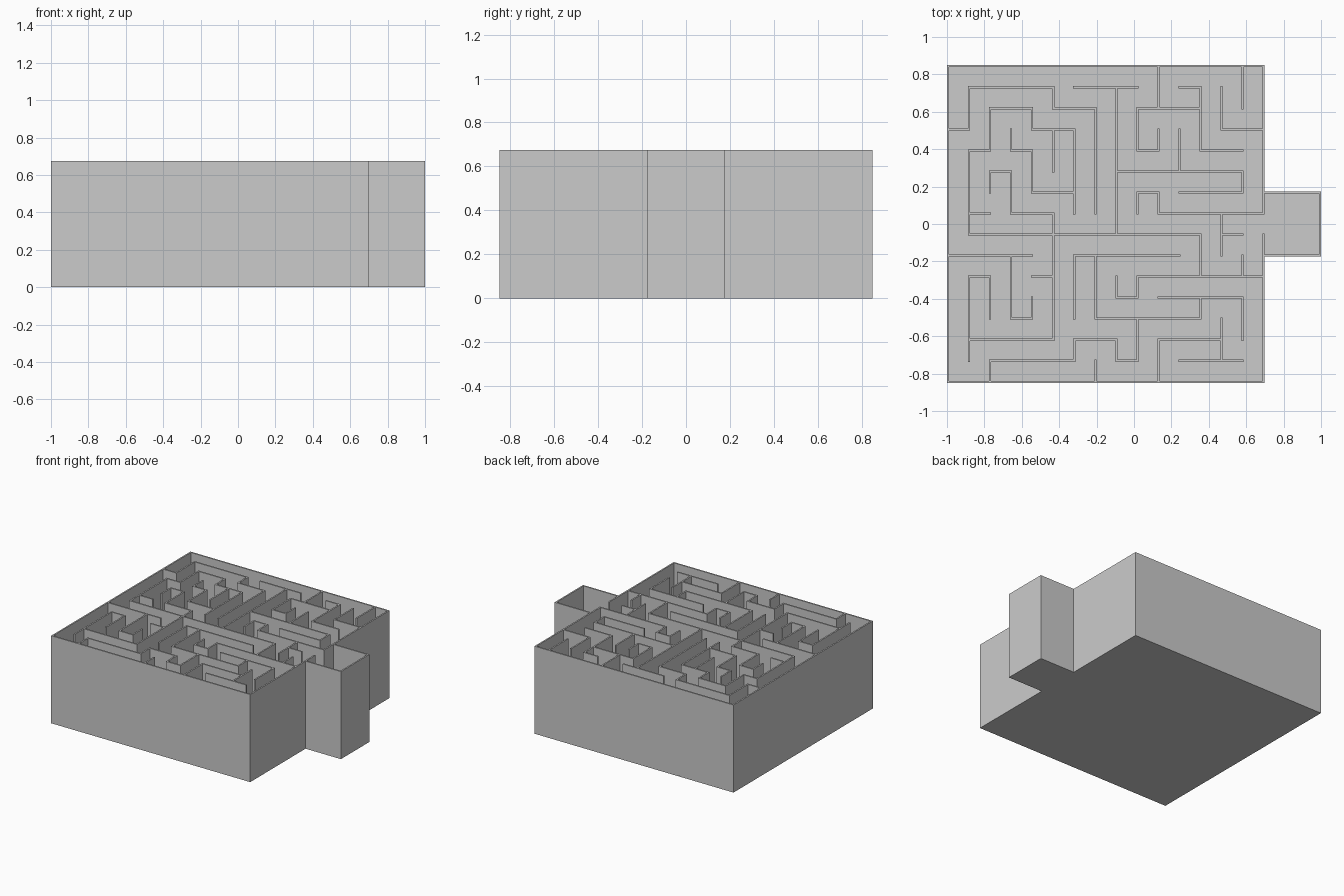
import bpy, bmesh
from mathutils import Vector

if "Cube" in bpy.data.objects:
    bpy.data.objects.remove(bpy.data.objects["Cube"])

N = 15                # maze cells per side
P = 0.1125            # cell pitch
T = 0.01125           # wall thickness
H = 0.675             # total height
F = 0.006             # floor thickness
HALF = (N * P + T) / 2
X0, X1 = -1.0, -1.0 + 2 * HALF

# wall runs: grid line -> (start, end) nodes; rows count from the back, columns from the left
rows = {
    0: [(0, 15)], 1: [(1, 5), (6, 9), (11, 12)], 2: [(2, 4), (5, 7), (9, 12)],
    3: [(0, 1), (4, 6), (13, 15)], 4: [(1, 2), (3, 4), (9, 10), (12, 14)],
    5: [(2, 3), (8, 14)], 6: [(4, 6), (9, 10), (11, 14)],
    7: [(1, 2), (3, 5), (10, 15)], 8: [(1, 12), (13, 14)], 9: [(0, 4), (6, 11)],
    10: [(1, 2), (4, 5), (9, 15)], 11: [(8, 9), (10, 14)], 12: [(3, 4), (7, 12)],
    13: [(1, 5), (6, 8), (10, 13)], 14: [(2, 6), (8, 9), (11, 14)], 15: [(0, 15)],
}
cols = {
    0: [(0, 15)], 1: [(1, 3), (4, 8), (10, 14)],
    2: [(2, 4), (5, 6), (10, 12), (14, 15)], 3: [(3, 4), (5, 7), (9, 12)],
    4: [(2, 3), (4, 6), (11, 12)], 5: [(1, 2), (3, 5), (7, 13)],
    6: [(3, 7), (9, 12), (13, 14)], 7: [(2, 7), (9, 12), (14, 15)],
    8: [(1, 8), (10, 11), (13, 14)], 9: [(2, 4), (6, 7), (10, 11), (12, 14)],
    10: [(0, 2), (3, 4), (6, 7), (13, 15)], 11: [(3, 5)],
    12: [(1, 4), (8, 10), (11, 12)], 13: [(1, 3), (7, 9), (12, 14)],
    14: [(0, 2), (5, 6), (9, 10), (11, 13)], 15: [(0, 7), (8, 15)],
}


def finish(name, bm):
    bmesh.ops.recalc_face_normals(bm, faces=bm.faces[:])
    mesh = bpy.data.meshes.new(name)
    bm.to_mesh(mesh)
    bm.free()
    bpy.context.collection.objects.link(bpy.data.objects.new(name, mesh))


def prism(name, outline, z0, z1):
    """Extrude a flat outline from z0 to z1."""
    bm = bmesh.new()
    face = bm.faces.new([bm.verts.new((x, y, z0)) for x, y in outline])
    extrude(bm, [face], z1 - z0)
    finish(name, bm)


def extrude(bm, faces, height):
    geom = bmesh.ops.extrude_face_region(bm, geom=faces, use_keep_orig=True)["geom"]
    verts = [g for g in geom if isinstance(g, bmesh.types.BMVert)]
    bmesh.ops.translate(bm, verts=verts, vec=Vector((0, 0, height)))


# maze walls: fill a lattice of posts and spans, then raise it as one clean solid
filled = set()
for j, runs in rows.items():
    for a, b in runs:
        filled.update((k, 2 * j) for k in range(2 * a, 2 * b + 1))
for i, runs in cols.items():
    for a, b in runs:
        filled.update((2 * i, k) for k in range(2 * a, 2 * b + 1))


def coord(k):
    return (k // 2) * P + (k % 2) * T


bm = bmesh.new()
cache = {}


def node(i, j):
    if (i, j) not in cache:
        cache[i, j] = bm.verts.new((X0 + coord(i), HALF - coord(j), F))
    return cache[i, j]


base = [bm.faces.new((node(i, j), node(i, j + 1), node(i + 1, j + 1), node(i + 1, j)))
        for i, j in sorted(filled)]
extrude(bm, base, H - F)
finish("maze_walls", bm)

# side room: U-shaped wall joined to the right of the maze, open at the doorway
R = 1.5 * P + T / 2
prism("room_walls", [(X1, -R), (1, -R), (1, R), (X1, R), (X1, R - T),
                     (1 - T, R - T), (1 - T, -R + T), (X1, -R + T)], F, H)

# thin floor under maze and room
prism("floor", [(X0, -HALF), (X1, -HALF), (X1, -R), (1, -R), (1, R), (X1, R),
                (X1, HALF), (X0, HALF)], 0, F)
